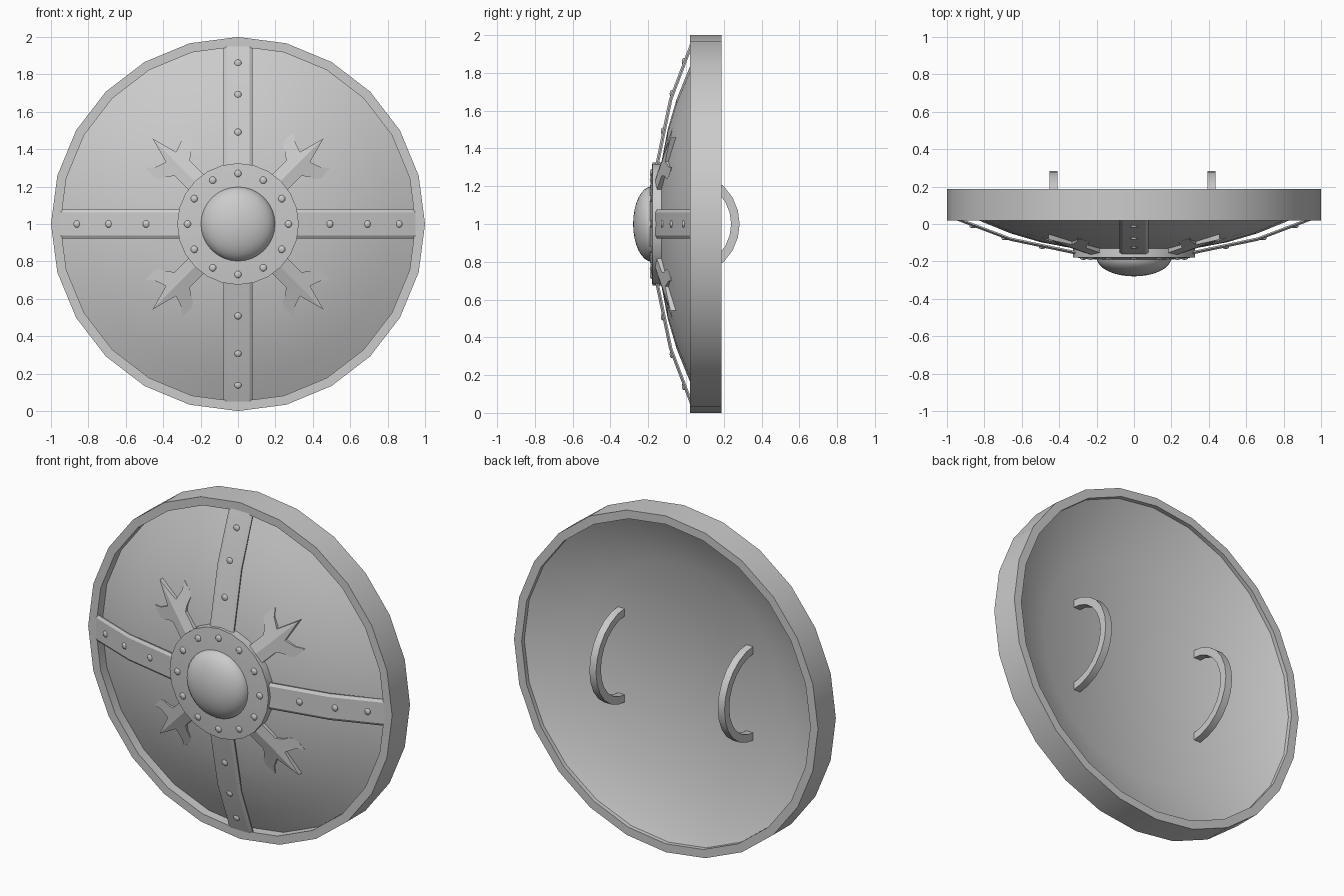
import bpy, bmesh, math
from mathutils import Matrix, Vector

if "Cube" in bpy.data.objects:
    bpy.data.objects.remove(bpy.data.objects["Cube"])

SIDES = 24
CENTRE = Vector((0, 0, 1))


def finish(name, bm, angle=35):
    bmesh.ops.remove_doubles(bm, verts=bm.verts, dist=1e-5)
    bmesh.ops.recalc_face_normals(bm, faces=bm.faces)
    me = bpy.data.meshes.new(name)
    bm.to_mesh(me)
    bm.free()
    ob = bpy.data.objects.new(name, me)
    ob.location = CENTRE
    bpy.context.collection.objects.link(ob)
    bpy.ops.object.select_all(action='DESELECT')
    ob.select_set(True)
    bpy.context.view_layer.objects.active = ob
    bpy.ops.object.shade_smooth_by_angle(angle=math.radians(angle))
    return ob


def lathe(name, profile, sides=SIDES, closed=True, angle=35):
    """Spin (radius, y) points around the shield's y axis."""
    bm = bmesh.new()
    vs = [bm.verts.new((r, y, 0)) for r, y in profile]
    n = len(vs)
    es = [bm.edges.new((vs[i], vs[(i + 1) % n])) for i in range(n if closed else n - 1)]
    bmesh.ops.spin(bm, geom=vs + es, cent=(0, 0, 0), axis=(0, 1, 0),
                   angle=2 * math.pi, steps=sides, use_duplicate=False)
    return finish(name, bm, angle)


def loft(bm, rings):
    """Skin a row of equal cross-sections and cap both ends."""
    rows = [[bm.verts.new(p) for p in ring] for ring in rings]
    n = len(rows[0])
    for a, b in zip(rows, rows[1:]):
        for i in range(n):
            j = (i + 1) % n
            bm.faces.new((a[i], a[j], b[j], b[i]))
    bm.faces.new(rows[0])
    bm.faces.new(rows[-1])


def turn(bm, degrees):
    bmesh.ops.rotate(bm, verts=bm.verts, cent=(0, 0, 0),
                     matrix=Matrix.Rotation(math.radians(degrees), 3, 'Y'))


# rim hoop and bowl-shaped body with a flat back panel
lathe("rim", [(1, .02), (1, .188), (.95, .188), (.95, .02)])
lathe("shield_body", [(0, -.155), (.3, -.135), (.5, -.097), (.66, -.05), (.82, .015), (.955, .08),
                      (.955, .165), (.65, .018), (0, .012)])

# centre plate and domed boss
lathe("boss_plate", [(0, -.192), (.2, -.19), (.325, -.178), (.325, -.125), (0, -.125)], angle=25)
dome = [(.2 * math.cos(t), -.18 - .1 * math.sin(t))
        for t in [math.pi / 2 * i / 8 for i in range(9)]]
lathe("boss_dome", dome, sides=32, closed=False)

# four riveted straps following the bowl
PATH = [(.3, -.165), (.66, -.09), (.955, .022)]


def strap_y(s):
    for (a, ya), (b, yb) in zip(PATH, PATH[1:]):
        if s <= b:
            return ya + (yb - ya) * (s - a) / (b - a)


for k in range(4):
    bm = bmesh.new()
    section = [(-.078, .01), (-.062, 0), (.062, 0), (.078, .01), (.078, .018), (-.078, .018)]
    loft(bm, [[(s, y + dy, t) for t, dy in section] for s, y in PATH])
    turn(bm, 90 * k)
    finish("strap_%d" % k, bm, 15)


# low rivets on straps and plate
def rivets(name, spots):
    bm = bmesh.new()
    for s, y, deg in spots:
        a = math.radians(deg)
        bmesh.ops.create_uvsphere(
            bm, u_segments=10, v_segments=6, radius=.02,
            matrix=Matrix.Translation((s * math.cos(a), y, s * math.sin(a))) @ Matrix.Diagonal((1, .5, 1, 1)))
    finish(name, bm, 60)


rivets("strap_rivets", [(s, strap_y(s) + .002, 90 * k) for k in range(4) for s in (.49, .69, .86)])
rivets("plate_rivets", [(.27, -.182, 30 * k) for k in range(12)])

# four forked leaf ornaments on the diagonals, ridged along the middle
HALF = [(.28, .058), (.42, .058), (.445, .085), (.465, .125), (.49, .142),
        (.56, .137), (.528, .1), (.507, .038)]
OUTLINE = HALF + [(.647, 0)] + [(s, -t) for s, t in reversed(HALF)]
for k in range(4):
    bm = bmesh.new()
    loft(bm, [[(s, y, t) for s, t in OUTLINE] for y in (0, .042)])
    bmesh.ops.bisect_plane(bm, geom=bm.verts[:] + bm.edges[:] + bm.faces[:],
                           plane_co=(0, 0, 0), plane_no=(0, 0, 1))
    for v in bm.verts:
        v.co.y += -.162 + .25 * (v.co.x - .33) + .2 * abs(v.co.z)
    turn(bm, 45 + 90 * k)
    finish("leaf_ornament_%d" % k, bm, 15)

# two arched grips on the back
for name, x in (("left_grip", -.43), ("right_grip", .415)):
    bm = bmesh.new()
    rings = []
    for i in range(13):
        a = math.pi * i / 12
        rings.append([(x + w, .004 + r * math.sin(a), r * math.cos(a))
                      for w, r in ((-.022, .235), (.022, .235), (.022, .28), (-.022, .28))])
    loft(bm, rings)
    finish(name, bm)
